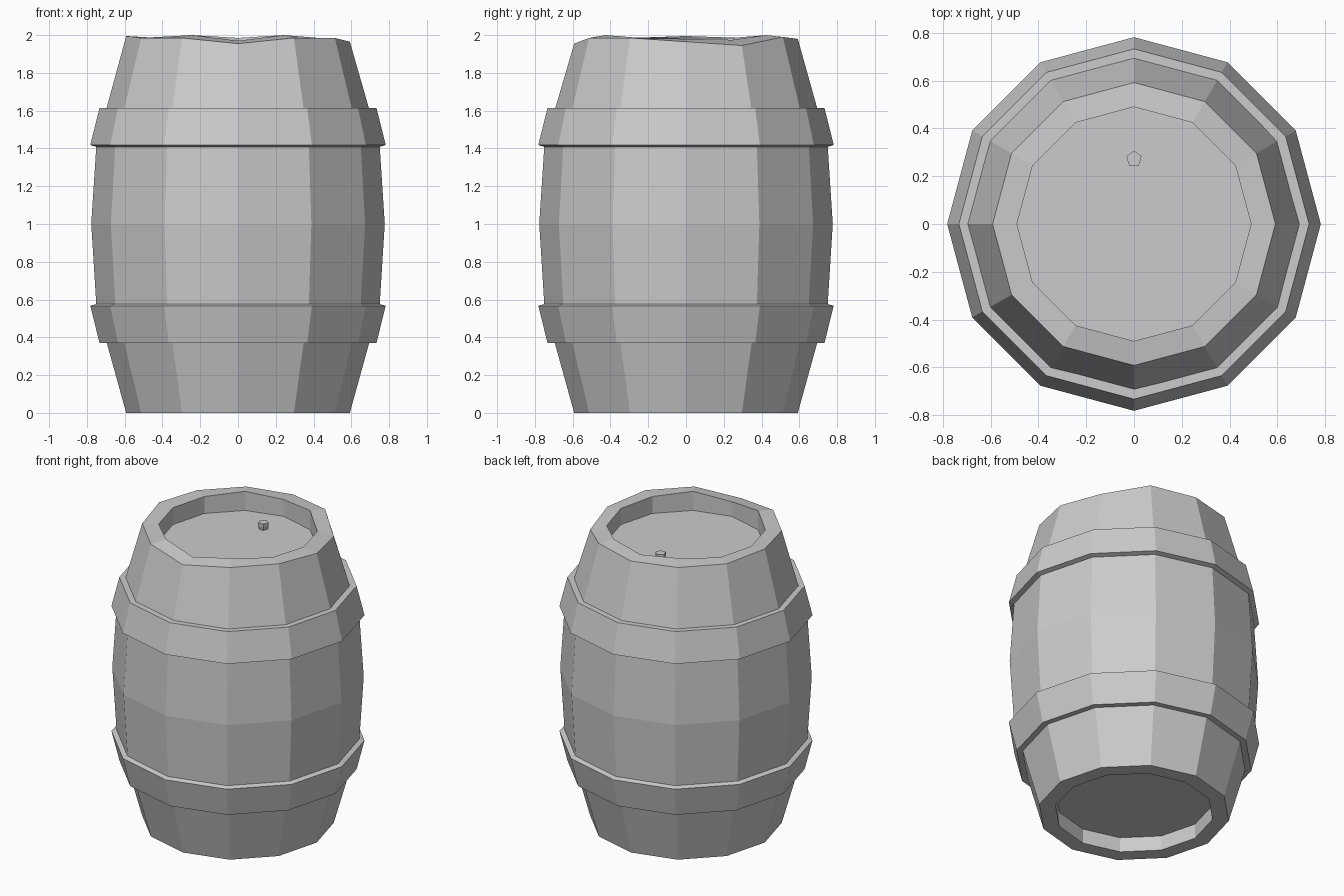
import bpy, bmesh
from math import sin, cos, pi

if "Cube" in bpy.data.objects:
    bpy.data.objects.remove(bpy.data.objects["Cube"])


def lathe(name, profile, sides=12, closed=False, centre=(0, 0), start=0.0, tweak=None):
    """Revolve (radius, z) points; closed joins the ends, otherwise the ends are capped."""
    bm = bmesh.new()
    rings = []
    for k, (r, z) in enumerate(profile):
        ring = []
        for i in range(sides):
            a = start + 2 * pi * i / sides
            h = tweak[k][i] if tweak and k in tweak else z
            ring.append(bm.verts.new((centre[0] + r * cos(a), centre[1] + r * sin(a), h)))
        rings.append(ring)
    pairs = list(zip(rings, rings[1:]))
    if closed:
        pairs.append((rings[-1], rings[0]))
    else:
        bm.faces.new(rings[0][::-1])
        bm.faces.new(rings[-1])
    for lo, hi in pairs:
        for i in range(sides):
            j = (i + 1) % sides
            bm.faces.new((lo[i], lo[j], hi[j], hi[i]))
    bmesh.ops.recalc_face_normals(bm, faces=bm.faces)
    mesh = bpy.data.meshes.new(name)
    bm.to_mesh(mesh)
    bm.free()
    obj = bpy.data.objects.new(name, mesh)
    bpy.context.collection.objects.link(obj)
    return obj


# Barrel body with recessed heads at both ends and an uneven worn top rim
body = [(0.49, 0.10), (0.49, 0), (0.592, 0), (0.75, 0.57), (0.777, 1.0),
        (0.75, 1.415), (0.592, 1.98), (0.49, 1.985), (0.49, 1.87)]
outer_rim = [1.965, 1.945, 1.99, 1.98, 1.985, 1.985, 1.995, 1.985, 1.985, 1.955, 1.985, 1.985]
inner_rim = [1.98, 1.975, 2.0, 1.985, 2.0, 1.985, 1.985, 1.985, 2.0, 1.97, 2.0, 1.985]
lathe("barrel_body", body, tweak={6: outer_rim, 7: inner_rim})

# Two hoops, the upper one mirroring the lower one
hoop = [(0.685, 0.37), (0.733, 0.37), (0.782, 0.567), (0.745, 0.578)]
lathe("lower_hoop", hoop, closed=True)
lathe("upper_hoop", [(r, 1.985 - z) for r, z in hoop], closed=True)

# Small tapered plug in the top head
lathe("plug", [(0.025, 1.86), (0.034, 1.895), (0.034, 1.915)], sides=5,
      centre=(0, 0.273), start=pi / 2)
